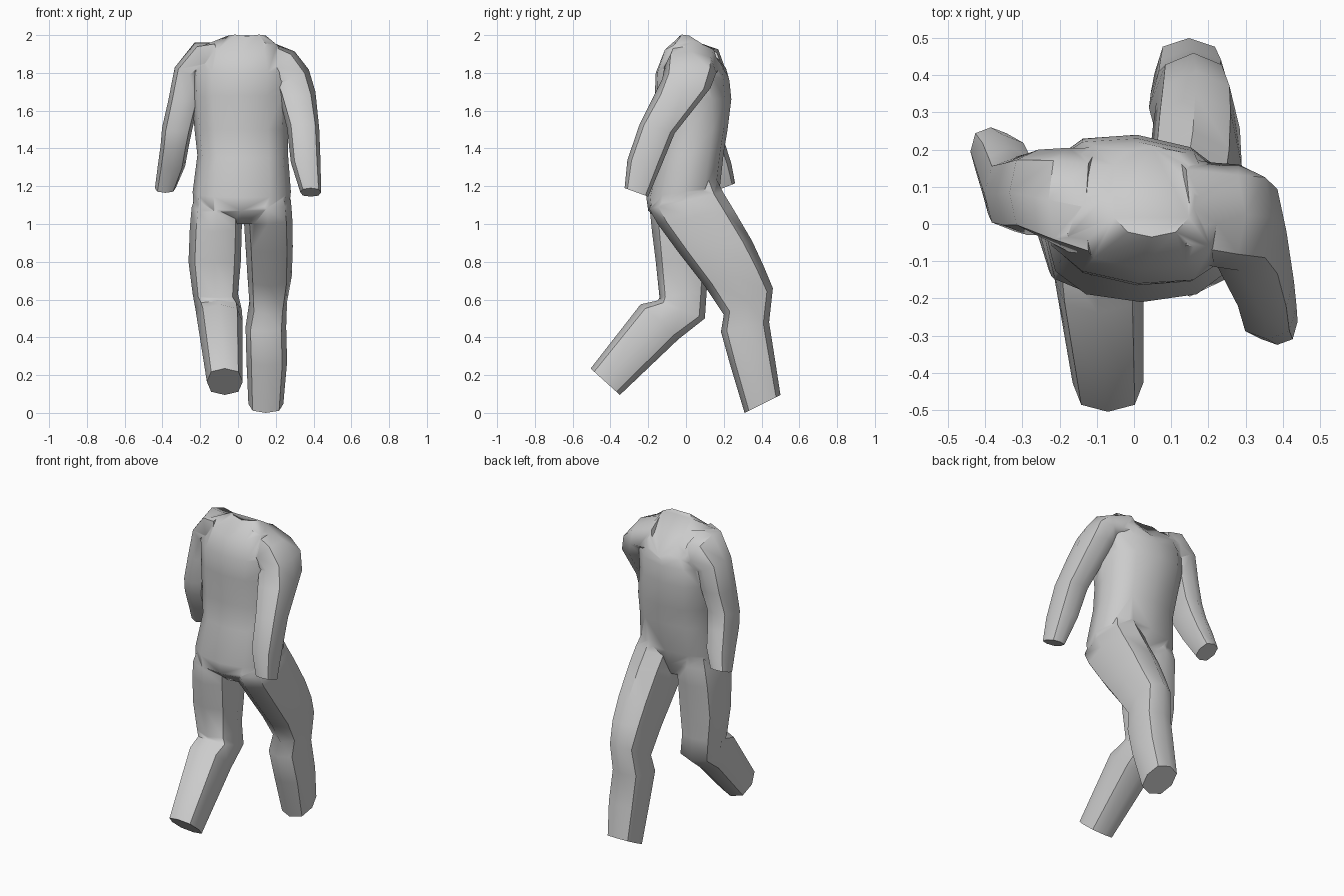
import bpy, bmesh, math


def spow(v, p):
    return math.copysign(abs(v) ** p, v)


def loft(name, rings, sides=8, p=0.8):
    """Closed tube. Ring: x min, x max, back y, back z, front y, front z, [side lift, yaw shear, x tilt]."""
    bm = bmesh.new()
    loops = []
    for r in rings:
        x0, x1, yb, zb, yf, zf = r[:6]
        lift, yaw, tilt = (list(r[6:]) + [0, 0, 0])[:3]
        loop = []
        for i in range(sides):
            a = 2 * math.pi * i / sides
            c, s = spow(math.cos(a), p), spow(math.sin(a), p)
            dx = c * (x1 - x0) / 2
            loop.append(bm.verts.new(((x0 + x1) / 2 + dx,
                                      (yb + yf) / 2 + s * (yf - yb) / 2 + yaw * dx,
                                      (zb + zf) / 2 + s * (zf - zb) / 2 + lift * c * c + tilt * dx)))
        loops.append(loop)
    for a, b in zip(loops, loops[1:]):
        for i in range(sides):
            j = (i + 1) % sides
            bm.faces.new((a[i], a[j], b[j], b[i]))
    bm.faces.new(loops[0])
    bm.faces.new(loops[-1])
    bmesh.ops.recalc_face_normals(bm, faces=bm.faces)
    me = bpy.data.meshes.new(name)
    bm.to_mesh(me)
    bm.free()
    ob = bpy.data.objects.new(name, me)
    bpy.context.collection.objects.link(ob)
    return ob


# Torso from crotch up to the V-shaped neck opening
body = loft("walking_suit", [
    (-0.12, 0.16, -0.12, 1.00, 0.10, 1.02),
    (-0.235, 0.27, -0.20, 1.07, 0.14, 1.10),
    (-0.24, 0.28, -0.21, 1.14, 0.18, 1.20),
    (-0.215, 0.265, -0.16, 1.35, 0.20, 1.38),
    (-0.23, 0.265, -0.15, 1.50, 0.22, 1.50),
    (-0.245, 0.26, -0.165, 1.68, 0.24, 1.66, 0, -0.08),
    (-0.25, 0.27, -0.16, 1.80, 0.23, 1.76, 0.02, -0.08),
    (-0.20, 0.23, -0.12, 1.90, 0.22, 1.79, 0.09, -0.08),
    (-0.065, 0.16, -0.035, 1.995, 0.21, 1.80, 0.055),
], sides=12)

# Leg stepping forward
front_leg = loft("front_leg", [
    (0.04, 0.24, -0.15, 1.20, 0.14, 1.28),
    (0.02, 0.28, -0.195, 1.08, 0.195, 1.17),
    (0.03, 0.287, -0.15, 1.00, 0.25, 1.08),
    (0.04, 0.29, -0.04, 0.85, 0.35, 0.91),
    (0.05, 0.285, 0.10, 0.67, 0.41, 0.78),
    (0.06, 0.26, 0.20, 0.52, 0.46, 0.66),
    (0.04, 0.255, 0.185, 0.43, 0.44, 0.48),
    (0.045, 0.26, 0.235, 0.25, 0.47, 0.29),
    (0.055, 0.24, 0.31, 0.00, 0.50, 0.095),
])

# Trailing leg, bent at the knee
rear_leg = loft("rear_leg", [
    (-0.20, 0.0, -0.15, 1.20, 0.13, 1.26),
    (-0.245, 0.02, -0.19, 1.06, 0.155, 1.12),
    (-0.255, 0.02, -0.18, 0.96, 0.14, 1.00),
    (-0.262, 0.015, -0.16, 0.80, 0.12, 0.80),
    (-0.24, 0.00, -0.14, 0.61, 0.11, 0.65),
    (-0.225, 0.02, -0.15, 0.595, 0.10, 0.50),
    (-0.215, 0.025, -0.24, 0.575, -0.04, 0.39),
    (-0.165, 0.025, -0.505, 0.235, -0.35, 0.095),
])

# Arm swinging back, starting with the shoulder beside the neck
rear_arm = loft("rear_arm", [
    (0.07, 0.15, -0.09, 1.87, 0.18, 1.82, 0, 0, 3.2),
    (0.13, 0.30, -0.115, 1.83, 0.165, 1.81, 0, 0, 1.1),
    (0.19, 0.375, -0.125, 1.77, 0.16, 1.80, 0, 0, 0.35),
    (0.21, 0.41, -0.17, 1.68, 0.13, 1.72),
    (0.26, 0.43, -0.245, 1.53, -0.06, 1.48),
    (0.28, 0.437, -0.31, 1.34, -0.13, 1.31),
    (0.33, 0.44, -0.325, 1.19, -0.20, 1.145),
])

# Arm swinging forward
front_arm = loft("front_arm", [
    (-0.13, -0.07, -0.11, 1.87, 0.20, 1.81, 0, 0, -4.0),
    (-0.23, -0.12, -0.075, 1.85, 0.205, 1.83, 0, 0, -2.2),
    (-0.335, -0.18, -0.03, 1.79, 0.20, 1.79, 0, 0, -0.5),
    (-0.37, -0.20, -0.03, 1.65, 0.19, 1.65),
    (-0.402, -0.24, -0.02, 1.49, 0.18, 1.53),
    (-0.41, -0.26, 0.00, 1.40, 0.205, 1.43),
    (-0.425, -0.28, 0.06, 1.29, 0.24, 1.32),
    (-0.44, -0.33, 0.13, 1.165, 0.26, 1.215),
])

# Fuse the limbs into the torso as one continuous garment
bpy.context.view_layer.objects.active = body
body.select_set(True)
for limb in (front_leg, rear_leg, rear_arm, front_arm):
    mod = body.modifiers.new("join", 'BOOLEAN')
    mod.operation = 'UNION'
    mod.solver = 'EXACT'
    mod.object = limb
    bpy.ops.object.modifier_apply(modifier=mod.name)
    bpy.data.objects.remove(limb)
bpy.ops.object.shade_smooth_by_angle(angle=math.radians(50))
